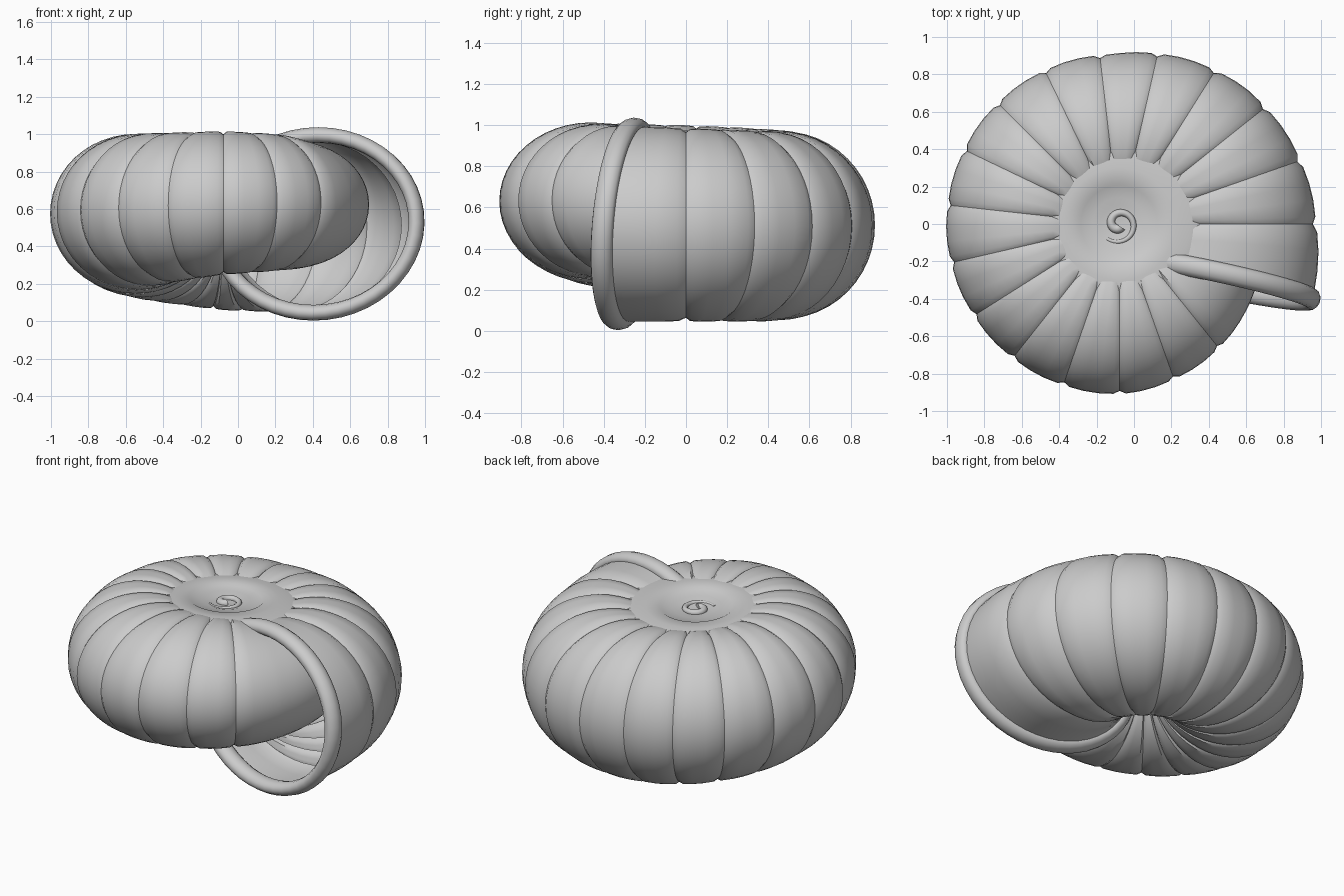
import bpy, bmesh, math
from mathutils import Vector

old = bpy.data.objects.get("Cube")
if old:
    bpy.data.objects.remove(old)

grey = bpy.data.materials.new("shell_grey")
grey.use_nodes = True
grey.diffuse_color = (0.6, 0.6, 0.6, 1)
grey.node_tree.nodes["Principled BSDF"].inputs["Base Color"].default_value = (0.6, 0.6, 0.6, 1)

AXIS = Vector((-0.08, 0, 0))
SEG = 19.3        # degrees per growth segment
RING = 48         # points around the tube
END = 22          # segments in the coil, the last ones hidden inside
# rings within a segment: position, depth of the groove there
STOPS = [(0, 1), (0.11, 0.12), (0.37, 0), (0.63, 0), (0.89, 0.12)]

# growth of the coil: degrees back from the opening, outer radius, bottom, top
GROWTH = [(0, 1.11, 0.045, 0.995), (20, 1.055, 0.045, 0.985), (65, 0.995, 0.045, 0.97),
          (111, 0.91, 0.06, 0.97), (201, 0.925, 0.15, 1.0), (291, 0.91, 0.25, 1.015),
          (330, 0.85, 0.27, 1.0), (352, 0.81, 0.28, 0.97), (430, 0.72, 0.34, 0.9)]


def growth(t):
    for p, q in zip(GROWTH, GROWTH[1:]):
        if t <= q[0]:
            f = (t - p[0]) / (q[0] - p[0])
            return [x + (y - x) * f for x, y in zip(p[1:], q[1:])]
    return GROWTH[-1][1:]


def section_point(t, ang, groove=0):
    """Point on the coil surface, t degrees back from the opening."""
    r_out, low, high = growth(t)
    scale = 1 - 0.04 * groove
    c, s = math.cos(ang), math.sin(ang)
    r = r_out / 2 + 0.01 + (r_out / 2 - 0.01) * scale * c
    z = (low + high) / 2 + (high - low) / 2 * scale * s
    phi = math.radians(t - SEG)
    # the opening leans forward
    lean = max(0, 1 - t / SEG) * (0.04 + 0.07 * (1 - c) - 0.04 * s)
    radial = Vector((math.cos(phi), math.sin(phi), 0))
    forward = Vector((math.sin(phi), -math.cos(phi), 0))
    return AXIS + radial * r + forward * lean + Vector((0, 0, z))


def skin(name, rings, closed_path=False, cap_start=False, cap_end=False, angle=30):
    """Join rings of points into a tube."""
    bm = bmesh.new()
    loops = [[bm.verts.new(p) for p in ring] for ring in rings]
    pairs = list(zip(loops, loops[1:]))
    if closed_path:
        pairs.append((loops[-1], loops[0]))
    for a, b in pairs:
        for i in range(len(a)):
            j = (i + 1) % len(a)
            bm.faces.new((a[i], a[j], b[j], b[i]))
    if cap_start:
        bm.faces.new(loops[0])
    if cap_end:
        bm.faces.new(loops[-1])
    bmesh.ops.recalc_face_normals(bm, faces=bm.faces)
    mesh = bpy.data.meshes.new(name)
    bm.to_mesh(mesh)
    bm.free()
    mesh.materials.append(grey)
    obj = bpy.data.objects.new(name, mesh)
    bpy.context.collection.objects.link(obj)
    bpy.ops.object.select_all(action="DESELECT")
    obj.select_set(True)
    bpy.context.view_layer.objects.active = obj
    bpy.ops.object.shade_smooth_by_angle(angle=math.radians(angle))


def around(n):
    return [math.tau * i / n for i in range(n)]


def sweep(path, radii, axis, closed=False, sides=12, stretch=1):
    """Rings of ellipses along a path, stretched along the axis."""
    rings = []
    n = len(path)
    for i, p in enumerate(path):
        a = path[i - 1] if closed or i else p
        b = path[(i + 1) % n] if closed or i < n - 1 else p
        along = (b - a).normalized()
        side = along.cross(axis).normalized()
        up = side.cross(along) * stretch
        rings.append([p + (side * math.cos(k) + up * math.sin(k)) * radii[i]
                      for k in around(sides)])
    return rings


# grooved coil, open at the mouth
coil = []
for k in range(END):
    for u, depth in STOPS:
        groove = depth if 0.5 < k + u < 17.5 else 0
        coil.append([section_point((k + u) * SEG, a, groove) for a in around(RING)])
skin("coiled_shell", coil, cap_end=True, angle=45)

# rounded lip around the mouth
lip_path = [section_point(0, a) for a in around(RING)]
skin("mouth_lip", sweep(lip_path, [0.042] * RING, Vector((0.3, 1, 0.05)), closed=True,
                        stretch=1.3), closed_path=True, angle=60)

# shallow dished crown in the middle of the top: radius, height
CROWN = [(0.5, 0.93), (0.44, 0.955), (0.38, 0.968), (0.3, 0.974), (0.22, 0.972),
         (0.205, 0.962), (0.14, 0.957), (0.1, 0.945), (0.001, 0.94)]


def crown_point(r, z, a):
    p = AXIS + Vector((r * math.cos(a), r * math.sin(a), z))
    p.z -= 0.05 * p.y
    return p


skin("crown", [[crown_point(r, z, a) for a in around(64)] for r, z in CROWN],
     cap_end=True, angle=40)

# small curl at the apex
curl_path, curl_radii = [], []
for i in range(41):
    f = i / 40
    a = math.radians(-60 - 430 * f)
    r = 0.018 + 0.085 * f
    curl_path.append(AXIS + Vector((r * math.cos(a), r * math.sin(a), 0.943)))
    curl_radii.append(0.027 * (1 - 0.6 * f))
skin("apex_curl", sweep(curl_path, curl_radii, Vector((0, 0, 1)), sides=10),
     cap_start=True, cap_end=True, angle=60)
